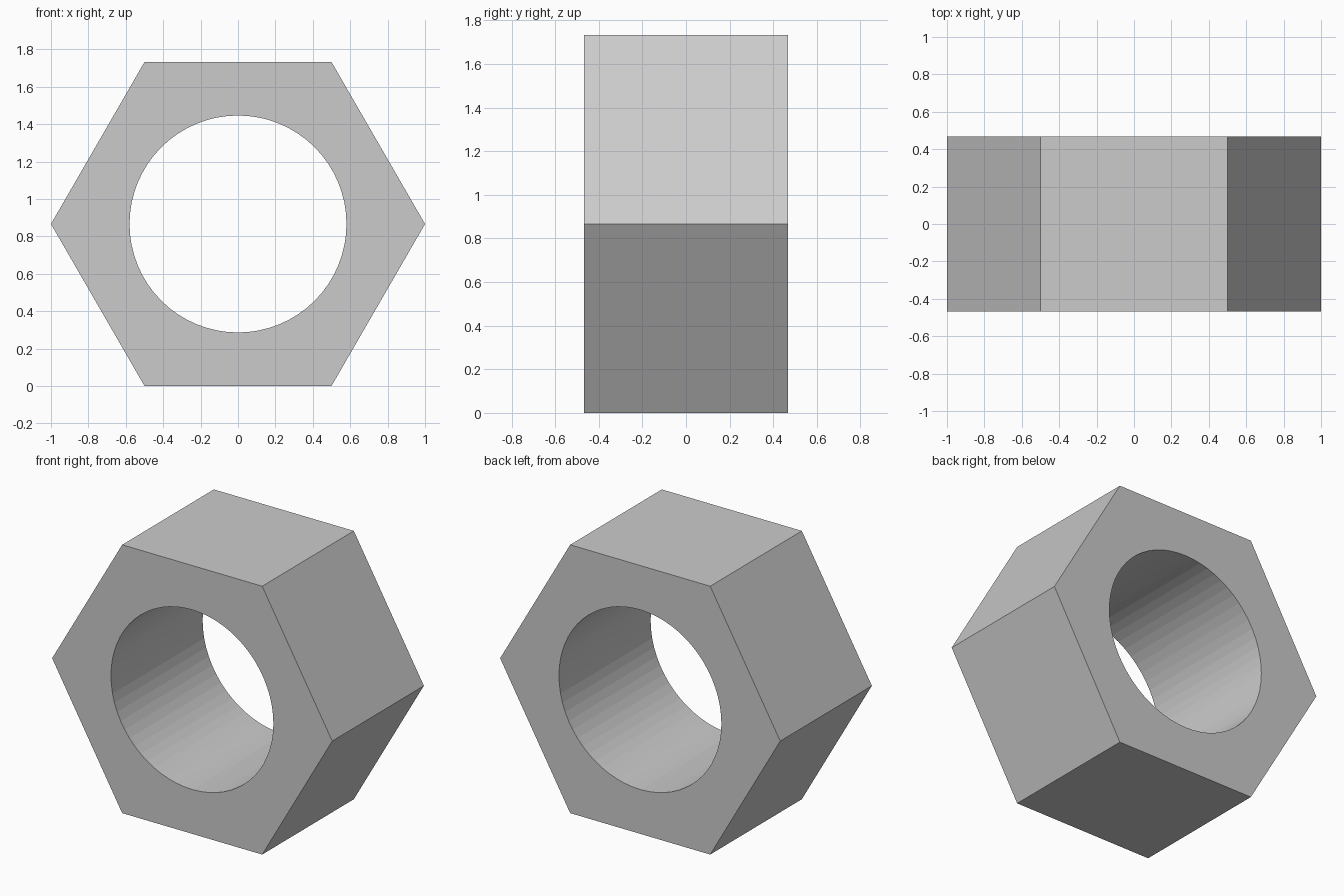
import bpy, bmesh
from math import radians, sqrt
from mathutils import Matrix

if "Cube" in bpy.data.objects:
    bpy.data.objects.remove(bpy.data.objects["Cube"])

CENTRE_Z = sqrt(3) / 2
DEPTH = 0.935


def prism(name, sides, radius, depth):
    """Regular prism lying along y, with a corner on the x axis."""
    bm = bmesh.new()
    matrix = (Matrix.Translation((0, 0, CENTRE_Z))
              @ Matrix.Rotation(radians(90), 4, 'X')
              @ Matrix.Rotation(radians(90), 4, 'Z'))
    bmesh.ops.create_cone(bm, cap_ends=True, segments=sides, radius1=radius,
                          radius2=radius, depth=depth, matrix=matrix)
    mesh = bpy.data.meshes.new(name)
    bm.to_mesh(mesh)
    bm.free()
    obj = bpy.data.objects.new(name, mesh)
    bpy.context.collection.objects.link(obj)
    return obj


# Hexagonal body
nut = prism("hex_nut", 6, 1.0, DEPTH)

# Round bore cut through the body
cutter = prism("bore_cutter", 64, 0.58, DEPTH * 2)
cutter.hide_render = True
bore = nut.modifiers.new("bore", 'BOOLEAN')
bore.operation = 'DIFFERENCE'
bore.solver = 'EXACT'
bore.object = cutter

# Apply the cut and discard the helper
bpy.context.view_layer.objects.active = nut
bpy.ops.object.modifier_apply(modifier=bore.name)
bpy.data.objects.remove(cutter)
